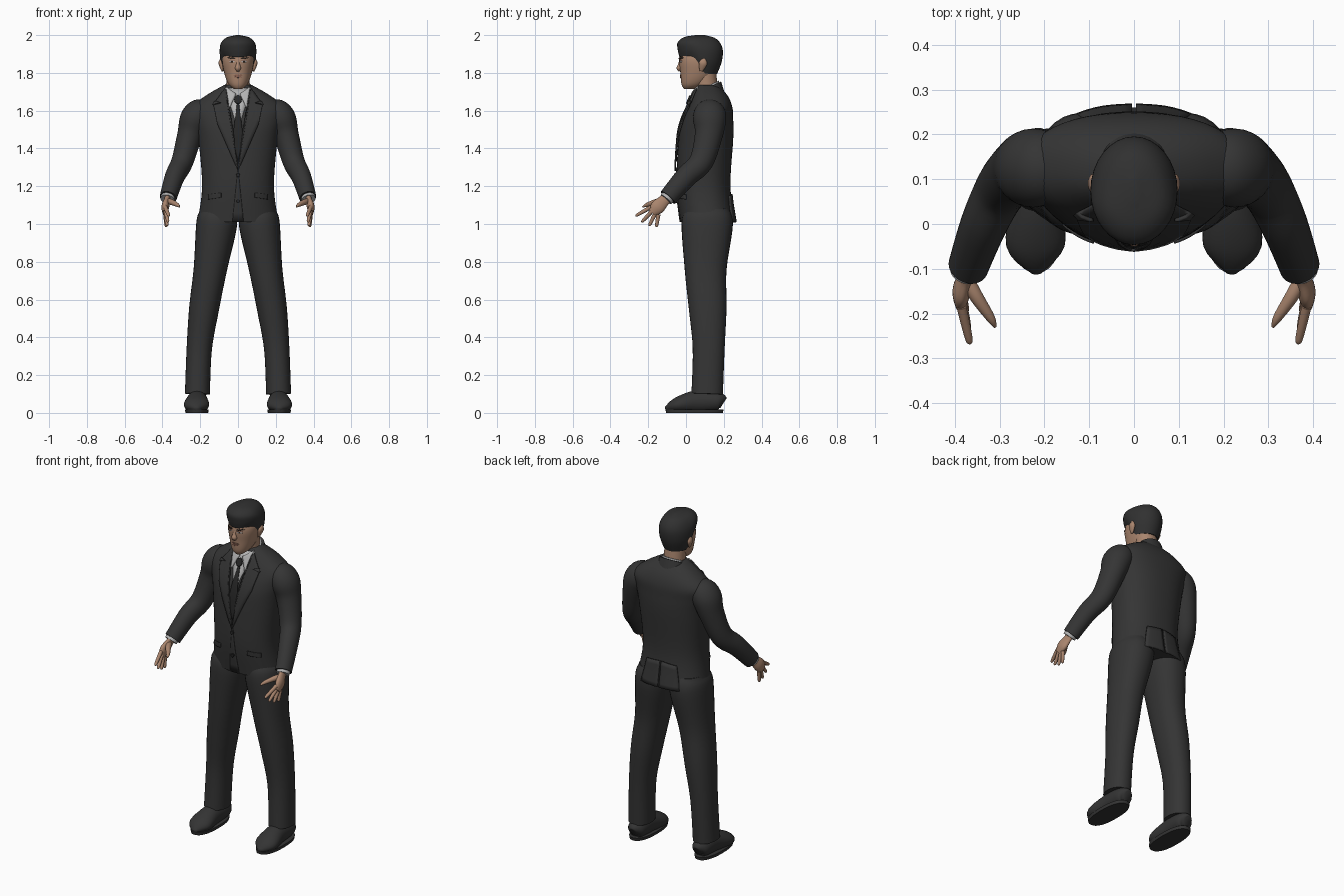
import bpy, bmesh, math
from mathutils import Vector
from mathutils.bvhtree import BVHTree

if "Cube" in bpy.data.objects:
    bpy.data.objects.remove(bpy.data.objects["Cube"])


def material(name, red, green=None, blue=None):
    colour = (red, green or red, blue or red, 1)
    mat = bpy.data.materials.new(name)
    mat.use_nodes = True
    mat.diffuse_color = colour
    shader = mat.node_tree.nodes["Principled BSDF"]
    shader.inputs["Base Color"].default_value = colour
    shader.inputs["Roughness"].default_value = .8
    return mat


SUIT = material("charcoal suit", .035)
HAIR = material("dark hair", .03)
SHOE = material("shoe leather", .034)
TIE = material("black tie", .02)
SHIRT = material("grey white shirt", .45)
SKIN = material("skin", .4, .235, .155)
LIPS = material("lips", .27, .13, .09)
DARK = material("brow and iris", .03, .02, .015)
SIDES = (("left", 1), ("right", -1))


def finish(name, bm, mat):
    mesh = bpy.data.meshes.new(name)
    bmesh.ops.recalc_face_normals(bm, faces=bm.faces[:])
    bm.to_mesh(mesh)
    bm.free()
    mesh.materials.append(mat)
    part = bpy.data.objects.new(name, mesh)
    bpy.context.collection.objects.link(part)
    bpy.ops.object.select_all(action='DESELECT')
    part.select_set(True)
    bpy.context.view_layer.objects.active = part
    bpy.ops.object.shade_smooth_by_angle(angle=math.radians(60))
    return part


def spline(keys, steps=5):
    """Smooth curve through keys of (x, y, z, half width, half depth)."""
    rings = []
    last = len(keys) - 1
    for i in range(last):
        before, start, end, after = keys[max(i - 1, 0)], keys[i], keys[i + 1], keys[min(i + 2, last)]
        for step in range(steps):
            t = step / steps
            rings.append([q + t / 2 * (r - p + t * (2 * p - 5 * q + 4 * r - s + t * (3 * (q - r) + s - p)))
                          for p, q, r, s in zip(before, start, end, after)])
    return rings + [list(keys[last])]


def loft(name, keys, mat, side=1, along=False, power=2, shape=None, count=32):
    """Skin oval rings, level or square to their path."""
    rings = spline(keys)
    bm = bmesh.new()
    loops = []
    for i, (x, y, z, width, depth) in enumerate(rings):
        across, up = Vector((1, 0, 0)), Vector((0, 1, 0))
        if along:
            ahead = Vector(rings[min(i + 1, len(rings) - 1)][:3]) - Vector(rings[max(i - 1, 0)][:3])
            ahead.normalize()
            across = (across - ahead * across.dot(ahead)).normalized()
            up = ahead.cross(across)
        loop = []
        for k in range(count):
            c, s = math.cos(math.tau * k / count), math.sin(math.tau * k / count)
            point = (Vector((x, y, z))
                     + across * max(width, .002) * math.copysign(abs(c) ** (2 / power), c)
                     + up * max(depth, .002) * math.copysign(abs(s) ** (2 / power), s))
            if shape:
                point = shape(point)
            loop.append(bm.verts.new((point.x * side, point.y, point.z)))
        loops.append(loop)
    for lower, upper in zip(loops, loops[1:]):
        for k in range(count):
            j = (k + 1) % count
            bm.faces.new((lower[k], lower[j], upper[j], upper[k]))
    bm.faces.new(loops[0])
    bm.faces.new(loops[-1])
    return finish(name, bm, mat)


def limb(name, keys, mat, side=1, flat=1, **options):
    """Loft along a path of (x, y, z, radius), depth being radius times flat."""
    return loft(name, [(*key, key[3] * flat) for key in keys], mat, side, along=True, **options)


def body(name, rows, mat, **options):
    """Loft of level rings from rows of (height, half width, front, back)."""
    keys = [(0, (front + back) / 2, z, width, (back - front) / 2) for z, width, front, back in rows]
    return loft(name, keys, mat, **options)


def tree_of(part):
    mesh = part.data
    return BVHTree.FromPolygons([v.co for v in mesh.vertices], [f.vertices for f in mesh.polygons])


def panel(name, outline, tree, lift, mat, side=1, facing=-1):
    """Thin plate cut to an (x, z) outline and laid on a surface."""
    bm = bmesh.new()
    bm.faces.new([bm.verts.new((x * side, 0, z)) for x, z in outline])
    bmesh.ops.triangulate(bm, faces=bm.faces[:])
    bmesh.ops.subdivide_edges(bm, edges=bm.edges[:], cuts=5, use_grid_fill=True)
    for v in bm.verts:
        hit = tree.ray_cast(Vector((v.co.x, facing, v.co.z)), Vector((0, -facing, 0)))[0]
        v.co.y = (hit.y if hit else .07) + facing * lift
    part = finish(name, bm, mat)
    if sum(face.normal.y * face.area for face in part.data.polygons) * facing < 0:
        part.data.flip_normals()
    plate = part.modifiers.new("thickness", 'SOLIDIFY')
    plate.thickness, plate.offset = .008, -1


def oval(x, z, width, height, tilt=0):
    turns = [math.tau * k / 16 for k in range(16)]
    return [(x + width * math.cos(a), z + height * math.sin(a) + tilt * width * math.cos(a)) for a in turns]


# Jacket body
jacket = body("jacket", [(1.01, .215, -.03, .26), (1.2, .19, -.05, .235), (1.45, .21, -.04, .25),
                         (1.55, .23, -.02, .25), (1.62, .24, .01, .245), (1.68, .17, .035, .22),
                         (1.735, .075, .06, .17)], SUIT, power=2.3, count=48)
chest = tree_of(jacket)

# Shirt front, tie and jacket front
panel("shirt_front", [(-.07, 1.72), (.07, 1.72), (0, 1.5)], chest, .004, SHIRT)
panel("tie", [(0, 1.68), (.03, 1.45), (0, 1.33), (-.03, 1.45)], chest, .009, TIE)
panel("tie_knot", oval(0, 1.66, .02, .022), chest, .018, TIE)
panel("front_overlap", [(0, 1.3), (.03, 1.01), (-.03, 1.01)], chest, .004, SUIT)
for word, z in (("upper", 1.26), ("lower", 1.12)):
    panel(word + "_button", oval(0, z, .01, .01), chest, .012, TIE)
for word, side in SIDES:
    panel(word + "_collar_point", [(.01, 1.69), (.065, 1.73), (.045, 1.615)], chest, .012, SHIRT, side)
    panel(word + "_lapel", [(.07, 1.72), (.12, 1.65), (.09, 1.64), (.13, 1.63), (.11, 1.53), (0, 1.28), (.05, 1.6)],
          chest, .013, SUIT, side)
    panel(word + "_pocket_flap", [(.09, 1.165), (.16, 1.155), (.16, 1.13), (.09, 1.14)], chest, .008, SUIT, side)
    panel(word + "_vent_flap", [(.005, 1.16), (.1, 1.15), (.13, 1.01), (.005, 1.01)], chest, .009, SUIT, side, 1)


# Collars tipped up toward the nape
def tip_up(point):
    return point + Vector((0, 0, (point.y - .11) * .45))


loft("shirt_collar", [(0, .11, 1.66, .078, .076), (0, .11, 1.73, .067, .064)], SHIRT, shape=tip_up)
loft("jacket_collar", [(0, .125, 1.65, .1, .08), (0, .13, 1.72, .074, .056)], SUIT, shape=tip_up)

# Neck and head
loft("neck", [(0, .115, 1.66, .06, .06), (0, .1, 1.8, .06, .06)], SKIN)
head = body("head", [(1.714, .02, -.01, .04), (1.74, .05, -.024, .1), (1.8, .073, -.03, .155),
                     (1.88, .083, -.035, .18), (1.96, .05, 0, .14)], SKIN, power=2.2)
face = tree_of(head)
limb("nose", [(0, -.028, 1.87, .007), (0, -.032, 1.845, .01), (0, -.034, 1.825, .016), (0, -.03, 1.81, .008)], SKIN)
panel("upper_lip", oval(0, 1.787, .024, .004), face, .003, LIPS)
panel("lower_lip", oval(0, 1.779, .02, .005), face, .004, LIPS)
for word, side in SIDES:
    panel(word + "_eye", oval(.032, 1.86, .014, .005), face, .001, SHIRT, side)
    panel(word + "_iris", oval(.032, 1.86, .006, .005), face, .002, DARK, side)
    panel(word + "_eyelid", oval(.032, 1.867, .016, .002), face, .003, LIPS, side)
    panel(word + "_brow", oval(.035, 1.878, .022, .004, .1), face, .006, DARK, side)
    limb(word + "_ear", [(.082, .08, 1.81, .005), (.09, .09, 1.85, .013), (.09, .095, 1.875, .005)],
         SKIN, side, flat=1.7)


# Hair with its lower edge rising from the nape to the fringe
def hairline(point):
    back = min(max((point.y - .02) / .09, 0), 1)
    low = 1.885 - .09 * back * back * (3 - 2 * back)
    return Vector((point.x, point.y, low + (point.z - 1.79) / .21 * (2 - low)))


body("hair", [(1.79, .078, -.035, .165), (1.86, .095, -.044, .19), (1.93, .094, -.044, .193),
              (1.98, .065, -.01, .16), (2, .01, .05, .1)], HAIR, shape=hairline)


def above_ground(point):
    return Vector((point.x, point.y, max(point.z, .01)))


# Arms, hands, legs and shoes
for word, side in SIDES:
    limb(word + "_sleeve", [(.15, .125, 1.635, .02), (.18, .125, 1.61, .065), (.225, .125, 1.56, .08),
                            (.255, .12, 1.47, .067), (.295, .08, 1.33, .058), (.335, 0, 1.25, .052),
                            (.37, -.095, 1.14, .045)], SUIT, side, flat=1.1)
    limb(word + "_cuff", [(.366, -.08, 1.16, .037), (.374, -.106, 1.13, .037)], SHIRT, side)
    limb(word + "_palm", [(.37, -.09, 1.15, .017), (.375, -.115, 1.125, .016), (.385, -.15, 1.09, .02),
                          (.387, -.18, 1.06, .012)], SKIN, side, flat=1.9)
    limb(word + "_thumb", [(.37, -.13, 1.12, .016), (.35, -.165, 1.115, .015), (.32, -.21, 1.1, .01),
                           (.31, -.23, 1.09, .003)], SKIN, side)
    # Fingers fan out from the knuckles
    for i, finger in enumerate(("index", "middle", "ring", "little")):
        knuckle = Vector((.385, -.185 + .013 * i, 1.09 - .013 * i))
        fan = math.radians(30 + 17 * i)
        reach = Vector((-.2 + .04 * i, -math.cos(fan), -math.sin(fan))) * (.095 - .003 * i * i)
        limb(word + "_" + finger + "_finger",
             [(*(knuckle + reach * t), radius) for t, radius in ((0, .011), (.5, .01), (.9, .008), (1, .003))],
             SKIN, side)
    limb(word + "_trouser_leg", [(.215, .112, .1, .066), (.205, .12, .34, .067), (.18, .115, .55, .079),
                                 (.147, .104, .76, .088), (.113, .112, 1, .108), (.11, .112, 1.08, .09)],
         SUIT, side, flat=1.26, power=2.2)
    loft(word + "_shoe", [(.214, .197, .05, .02, .03), (.214, .17, .06, .05, .05), (.216, .06, .06, .055, .06),
                          (.22, -.05, .04, .065, .04), (.217, -.109, .02, .012, .01)],
         SHOE, side, along=True, shape=above_ground)
    loft(word + "_sole", [(.218, .045, 0, .06, .15), (.218, .045, .018, .063, .154)], SHOE, side, power=2.4)
